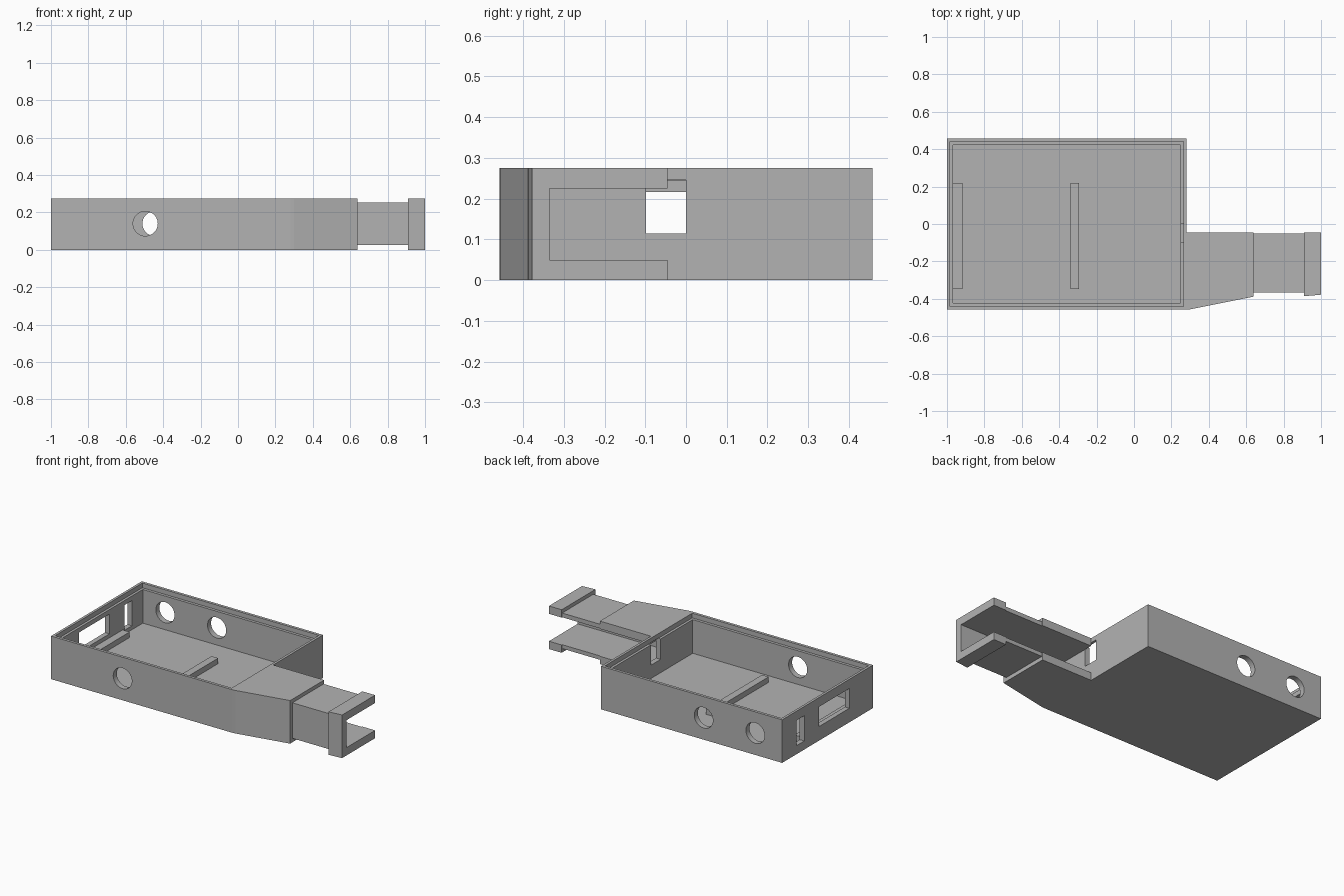
import bpy, bmesh, math
from mathutils import Matrix

cube = bpy.data.objects.get("Cube")
if cube:
    bpy.data.objects.remove(cube, do_unlink=True)

H = 0.275          # case height
FLOOR = 0.03       # floor thickness
LEDGE = 0.245      # lid ledge height

grey = bpy.data.materials.new("plain grey")
grey.use_nodes = True
colour = (0.45, 0.45, 0.45, 1)
grey.diffuse_color = colour
grey.node_tree.nodes["Principled BSDF"].inputs["Base Color"].default_value = colour


def finish(name, bm):
    bmesh.ops.recalc_face_normals(bm, faces=bm.faces)
    mesh = bpy.data.meshes.new(name)
    bm.to_mesh(mesh)
    bm.free()
    mesh.materials.append(grey)
    obj = bpy.data.objects.new(name, mesh)
    bpy.context.scene.collection.objects.link(obj)
    return obj


def prism(name, outline, z0, z1):
    """Extrude a plan outline from z0 to z1."""
    bm = bmesh.new()
    face = bm.faces.new([bm.verts.new((x, y, z0)) for x, y in outline])
    new = bmesh.ops.extrude_face_region(bm, geom=[face])["geom"]
    verts = [v for v in new if isinstance(v, bmesh.types.BMVert)]
    bmesh.ops.translate(bm, verts=verts, vec=(0, 0, z1 - z0))
    return finish(name, bm)


def box(name, x, y, z):
    return prism(name, [(x[0], y[0]), (x[1], y[0]), (x[1], y[1]), (x[0], y[1])], *z)


def drill(x, y, z=0.14, radius=0.066):
    """Round cutter running along y."""
    bm = bmesh.new()
    bmesh.ops.create_cone(bm, cap_ends=True, segments=48, radius1=radius, radius2=radius,
                          depth=0.12, matrix=Matrix.Translation((x, y, z))
                          @ Matrix.Rotation(math.pi / 2, 4, "X"))
    return finish("drill", bm)


def cut(obj, cutters):
    """Subtract each cutter, then discard it."""
    for cutter in cutters:
        mod = obj.modifiers.new("cut", "BOOLEAN")
        mod.operation = "DIFFERENCE"
        mod.solver = "EXACT"
        mod.object = cutter
        bpy.context.view_layer.update()
        graph = bpy.context.evaluated_depsgraph_get()
        mesh = bpy.data.meshes.new_from_object(obj.evaluated_get(graph))
        obj.modifiers.clear()
        obj.data = mesh
        bpy.data.objects.remove(cutter, do_unlink=True)


# Open tray with lid ledge, side openings and round ports
tray = box("tray", (-1, 0.28), (-0.458, 0.458), (0, H))
cut(tray, [
    box("cavity", (-0.968, 0.248), (-0.422, 0.422), (FLOOR, 0.4)),
    box("lid_recess", (-0.984, 0.264), (-0.44, 0.44), (LEDGE, 0.4)),
    box("cable_slot", (0.2, 0.32), (-0.098, 0), (0.115, LEDGE + 0.001)),
    box("wide_window", (-1.05, -0.94), (-0.22, 0.085), (0.09, 0.216)),
    box("narrow_window", (-1.05, -0.94), (0.235, 0.312), (0.055, 0.216)),
    drill(-0.495, -0.44),
    drill(-0.445, 0.44),
    drill(-0.81, 0.44),
])

# Low support ribs on the floor
for name, x0, x1 in (("end_rib", -0.968, -0.918), ("middle_rib", -0.34, -0.293)):
    box(name, (x0, x1), (-0.348, 0.218), (FLOOR, FLOOR + 0.035))

# Side arm: tapered neck, slimmer sleeve and end flange, all open towards the back
arm = [
    prism("tapered_neck", [(0.28, -0.458), (0.3, -0.456), (0.64, -0.388),
                           (0.64, -0.045), (0.28, -0.045)], 0, H),
    box("sleeve", (0.64, 0.91), (-0.365, -0.05), (0.025, 0.252)),
    prism("end_flange", [(0.91, -0.386), (1, -0.378), (1, -0.045), (0.91, -0.045)], 0, H),
]
for part in arm:
    cut(part, [box("channel", (0.2, 1.1), (-0.335, 0.1), (0.05, 0.225))])
